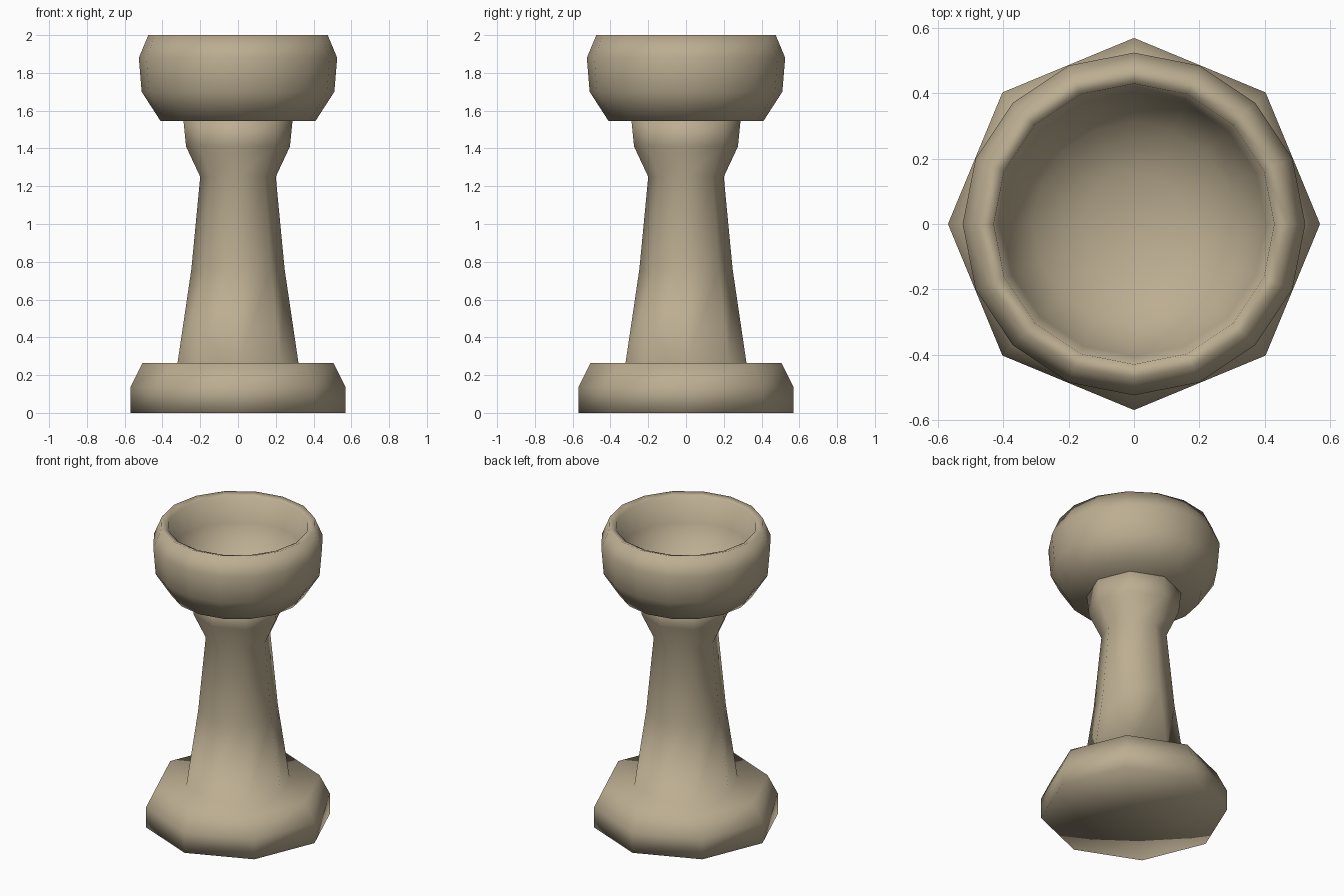
import bpy, bmesh, math

if "Cube" in bpy.data.objects:
    bpy.data.objects.remove(bpy.data.objects["Cube"])

mat = bpy.data.materials.new("tan stone")
mat.diffuse_color = (0.50, 0.42, 0.285, 1)
mat.use_nodes = True
mat.node_tree.nodes["Principled BSDF"].inputs["Base Color"].default_value = mat.diffuse_color


def lathe(name, profile, sides):
    """Spin (radius, z) points about z; a zero radius makes a closed tip."""
    bm = bmesh.new()
    rings = []
    for r, z in profile:
        if r == 0:
            rings.append([bm.verts.new((0, 0, z))] * sides)
        else:
            rings.append([bm.verts.new((r * math.cos(2 * math.pi * i / sides),
                                        r * math.sin(2 * math.pi * i / sides), z))
                          for i in range(sides)])
    for a, b in zip(rings, rings[1:]):
        for i in range(sides):
            j = (i + 1) % sides
            quad = list(dict.fromkeys([a[i], a[j], b[j], b[i]]))
            bm.faces.new(quad)
    bmesh.ops.recalc_face_normals(bm, faces=bm.faces)
    for f in bm.faces:
        f.smooth = True
    me = bpy.data.meshes.new(name)
    bm.to_mesh(me)
    bm.free()
    me.materials.append(mat)
    ob = bpy.data.objects.new(name, me)
    bpy.context.collection.objects.link(ob)
    return ob


# eight-sided foot running smoothly into the flared stem
lathe("base_and_stem", [(0, 0), (0.57, 0), (0.57, 0.135), (0.505, 0.265),
                        (0.32, 0.265), (0.247, 0.76), (0.20, 1.25),
                        (0.275, 1.41), (0.29, 1.56), (0, 1.56)], 8)

# sixteen-sided hollow bowl
lathe("bowl", [(0, 1.545), (0.41, 1.545), (0.51, 1.70), (0.525, 1.88),
               (0.475, 2.0), (0.43, 1.985), (0.405, 1.82),
               (0.31, 1.68), (0.16, 1.61), (0, 1.595)], 16)
